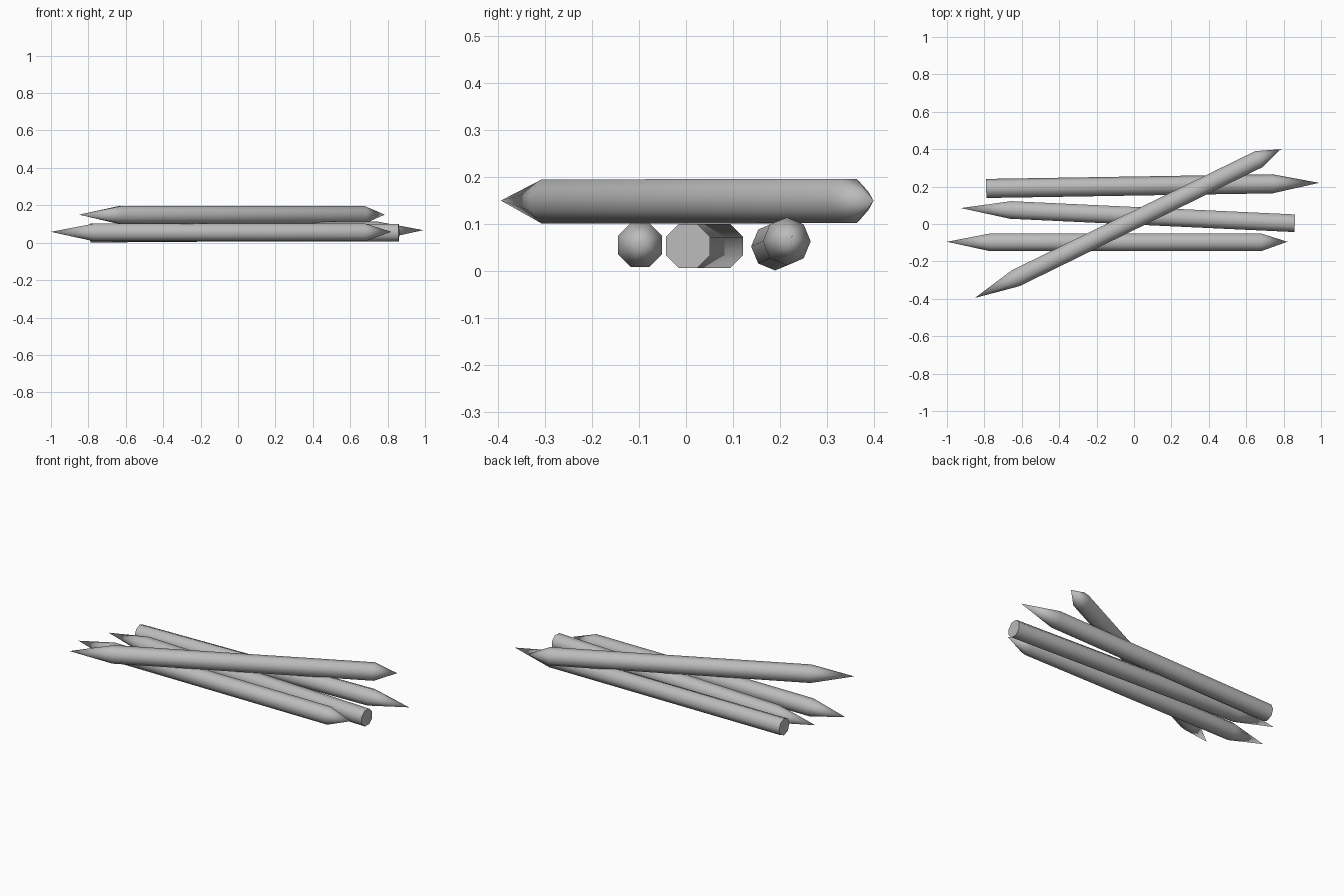
import bpy, bmesh, math
from mathutils import Vector

if "Cube" in bpy.data.objects:
    bpy.data.objects.remove(bpy.data.objects["Cube"])

SIDES = 8
RADIUS = 0.051

wood = bpy.data.materials.new("plain grey")
wood.use_nodes = True
grey = (0.5, 0.5, 0.5, 1)
wood.diffuse_color = grey
wood.node_tree.nodes["Principled BSDF"].inputs["Base Color"].default_value = grey


def make_log(name, start, end, start_tip=None, end_tip=None, spin=0.5):
    """Eight-sided log from start to end; a missing tip leaves a flat cut."""
    start, end = Vector(start), Vector(end)
    along = (end - start).normalized()
    side = Vector((0, 0, 1)).cross(along).normalized()
    up = along.cross(side)
    bm = bmesh.new()

    def ring(center):
        verts = []
        for i in range(SIDES):
            a = math.tau * (i + spin) / SIDES
            verts.append(bm.verts.new(center + RADIUS * (side * math.cos(a) + up * math.sin(a))))
        return verts

    rings = [ring(start), ring(end)]
    for i in range(SIDES):
        j = (i + 1) % SIDES
        bm.faces.new((rings[0][i], rings[0][j], rings[1][j], rings[1][i]))

    # Close each end with a sharpened point or a flat cut
    for loop, tip in zip(rings, (start_tip, end_tip)):
        if tip is None:
            bm.faces.new(loop)
        else:
            point = bm.verts.new(tip)
            for i in range(SIDES):
                bm.faces.new((loop[i], loop[(i + 1) % SIDES], point))

    bmesh.ops.recalc_face_normals(bm, faces=bm.faces)
    mesh = bpy.data.meshes.new(name)
    bm.to_mesh(mesh)
    bm.free()
    mesh.materials.append(wood)
    obj = bpy.data.objects.new(name, mesh)
    bpy.context.collection.objects.link(obj)
    bpy.ops.object.select_all(action='DESELECT')
    obj.select_set(True)
    bpy.context.view_layer.objects.active = obj
    bpy.ops.object.shade_smooth_by_angle(angle=math.radians(50))


# Three logs lying side by side
make_log("front_log", (-0.77, -0.098, 0.055), (0.68, -0.098, 0.055),
         start_tip=(-1, -0.095, 0.058), end_tip=(0.82, -0.095, 0.058))
make_log("middle_log", (-0.66, 0.075, 0.053), (0.86, 0.004, 0.053),
         start_tip=(-0.925, 0.085, 0.058))
make_log("back_log", (-0.79, 0.19, 0.052), (0.74, 0.215, 0.063),
         end_tip=(0.99, 0.22, 0.067), spin=0)

# One log laid across the top
make_log("crossing_log", (-0.633, -0.29, 0.148), (0.668, 0.347, 0.149),
         start_tip=(-0.85, -0.395, 0.15), end_tip=(0.785, 0.4, 0.15))
